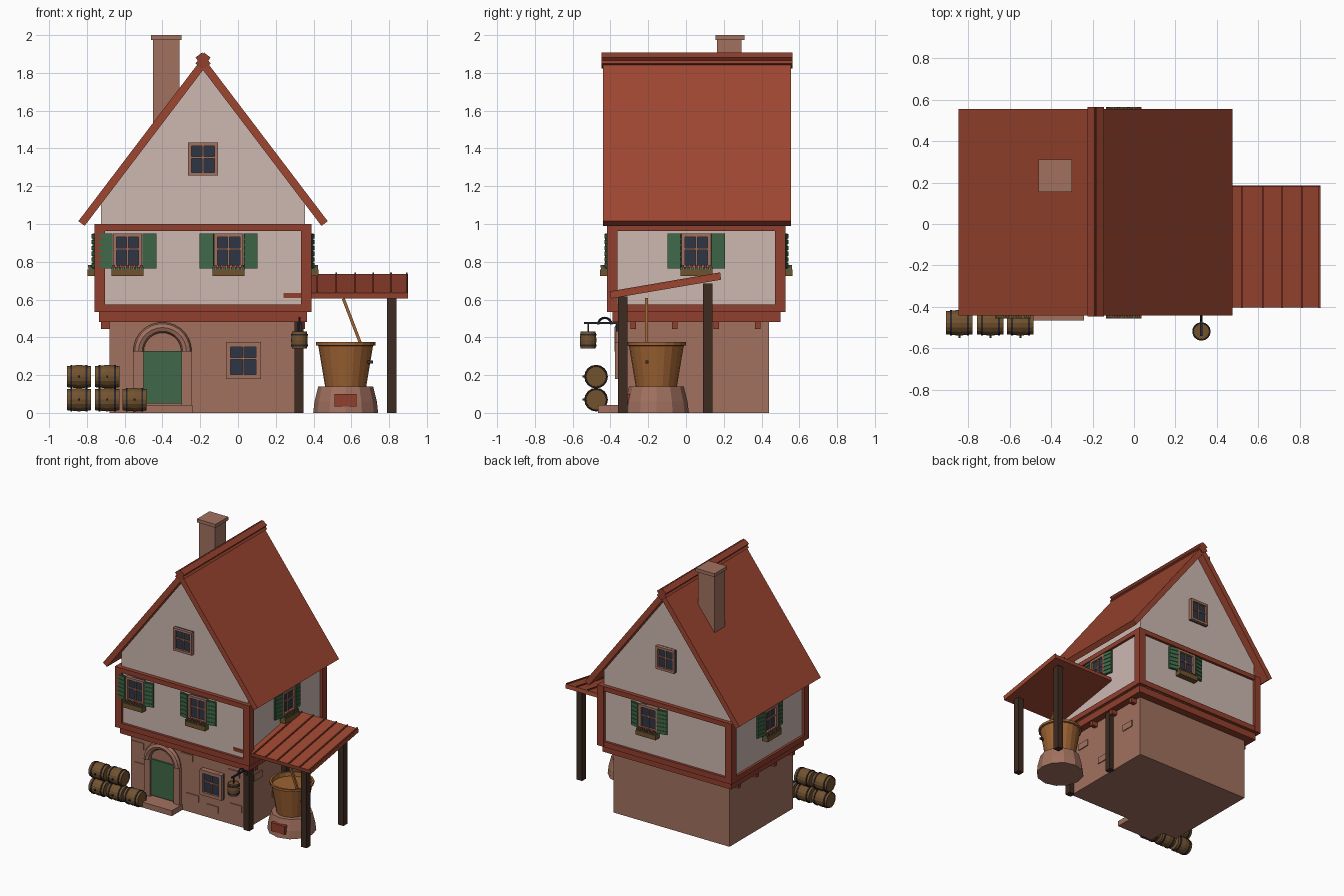
import bpy, bmesh
from math import pi, cos, sin
from mathutils import Matrix, Vector

if "Cube" in bpy.data.objects:
    bpy.data.objects.remove(bpy.data.objects["Cube"], do_unlink=True)

T = lambda x, y, z: Matrix.Translation((x, y, z))
R = lambda a, axis: Matrix.Rotation(a, 4, axis)
I = Matrix.Identity(4)


def material(name, r, g, b):
    m = bpy.data.materials.new(name)
    m.use_nodes = True
    m.diffuse_color = (r, g, b, 1)
    m.node_tree.nodes["Principled BSDF"].inputs["Base Color"].default_value = (r, g, b, 1)
    return m


PLASTER = material("plaster", .61, .48, .44)
BEAM = material("red beam", .28, .05, .026)
TILE = material("roof red", .34, .062, .03)
BRICK = material("brick", .36, .165, .115)
COPPER = material("tub wood", .34, .125, .034)
GREEN = material("painted green", .05, .14, .065)
DARK = material("dark timber", .048, .024, .015)
OAK = material("oak", .17, .085, .028)
IRON = material("iron", .022, .022, .032)
GLASS = material("glass", .028, .036, .06)


def finish(name, mat, bm, M=I):
    bmesh.ops.recalc_face_normals(bm, faces=bm.faces)
    me = bpy.data.meshes.new(name)
    bm.to_mesh(me)
    bm.free()
    me.materials.append(mat)
    ob = bpy.data.objects.new(name, me)
    ob.matrix_world = M
    bpy.context.scene.collection.objects.link(ob)
    return ob


def boxes(name, mat, items, M=I):
    """Boxes given as (centre, size), joined in one object."""
    bm = bmesh.new()
    for c, s in items:
        bmesh.ops.create_cube(bm, size=1, matrix=T(*c) @ Matrix.Diagonal((*s, 1)))
    return finish(name, mat, bm, M)


def span(x0, x1, y0, y1, z0, z1):
    return ((x0 + x1) / 2, (y0 + y1) / 2, (z0 + z1) / 2), (x1 - x0, y1 - y0, z1 - z0)


def prism(name, mat, pts, y0, y1, M=I):
    bm = bmesh.new()
    f = bm.faces.new([bm.verts.new((x, y0, z)) for x, z in pts])
    ext = bmesh.ops.extrude_face_region(bm, geom=[f])["geom"]
    bmesh.ops.translate(bm, vec=(0, y1 - y0, 0),
                        verts=[v for v in ext if isinstance(v, bmesh.types.BMVert)])
    bm.faces.ensure_lookup_table()
    if not f.is_valid or len(bm.faces) < len(pts) + 2:
        bm.faces.new([v for v in bm.verts][:len(pts)])
    return finish(name, mat, bm, M)


def lathe(name, mat, profile, M=I, steps=16, angle=2 * pi, closed=False):
    bm = bmesh.new()
    vs = [bm.verts.new((r, 0, z)) for r, z in profile]
    es = [bm.edges.new(p) for p in zip(vs, vs[1:])]
    if closed:
        es.append(bm.edges.new((vs[-1], vs[0])))
    bmesh.ops.spin(bm, geom=vs + es, cent=(0, 0, 0), axis=(0, 0, 1), angle=angle, steps=steps)
    bmesh.ops.remove_doubles(bm, verts=bm.verts, dist=1e-5)
    return finish(name, mat, bm, M)


def half_ring(name, mat, radius, tube, M):
    circle = [(radius + tube * cos(k * pi / 4), tube * sin(k * pi / 4)) for k in range(8)]
    lathe(name, mat, circle, M @ R(pi / 2, 'X'), 14, pi, True)


def hoop(name, r, z, t, M):
    lathe(name, IRON, [(r - .01, z - t), (r, z - t), (r, z + t), (r - .01, z + t)], M, 16, 2 * pi, True)


def barrel(name, M, r, h):
    lathe(name, OAK, [(0, -h * .46), (r * .85, -h * .46), (r * .87, -h / 2), (r * .9, -h / 2),
                      (r, 0), (r * .9, h / 2), (r * .87, h / 2), (r * .85, h * .46), (0, h * .46)], M)
    for k in (-.32, .32):
        hoop(name + "_hoop", r * 1.01, k * h, .005, M)


def window(name, M, w, h, shutters=False, t=.018):
    """Local -y points out of the wall, origin at the window centre."""
    boxes(name + "_glass", GLASS, [((0, -.006, 0), (w, .016, h))], M)
    frame = [((s * (w - t) / 2, -.01, 0), (t, .04, h)) for s in (-1, 1)]
    frame += [((0, -.01, s * (h - t) / 2), (w, .04, t)) for s in (-1, 1)]
    frame += [((0, -.01, 0), (.01, .025, h)), ((0, -.01, .01), (w, .025, .01))]
    boxes(name + "_frame", BRICK, frame, M)
    if not shutters:
        return
    for s in (-1, 1):
        S = M @ T(s * (w / 2 + .038), -.018, 0) @ R(s * .2, 'Z')
        slats = [((0, 0, 0), (.074, .01, h))]
        slats += [((0, -.004, h * (k - 2.5) / 6), (.07, .012, h / 6 - .008)) for k in range(6)]
        boxes(name + "_shutter", GREEN, slats, S)
    # planter with leaves and blossoms
    z = -h / 2 - .024
    boxes(name + "_planter", OAK, [((0, -.034, z), (.17, .046, .036))], M)
    boxes(name + "_leaves", GREEN, [((.02 * k, -.035, z + .022), (.012, .035, .016)) for k in range(-4, 5)], M)
    boxes(name + "_blossoms", BEAM, [((.024 * k, -.035 - .012 * (k % 2), z + .034), (.014, .014, .014))
                                     for k in range(-3, 4)], M)


# House body, in a frame centred on the ridge
H = T(-.185, .055, 0)
boxes("stone_ground_floor", BRICK, [span(-.495, .495, -.39, .385, 0, .5)], H)
boxes("floor_sill", BEAM, [span(-.55, .55, -.445, .445, .48, .535)], H)
boxes("joist_ends", BEAM, [((0, y, .463), (1.08, .03, .036)) for y in (-.335, -.115, .105, .325)], H)
boxes("upper_floor_plaster", PLASTER, [span(-.555, .555, -.4525, .4525, .533, .998)], H)
X, Y, P = .575, .4725, .056
timber = [((a * (X - P / 2), b * (Y - P / 2), .7675), (P, P, .465)) for a in (-1, 1) for b in (-1, 1)]
for z, t in ((.554, .042), (.982, .036)):
    timber += [((0, s * (Y - P / 2), z), (2 * X - .002, P - .002, t)) for s in (-1, 1)]
    timber += [((s * (X - P / 2), 0, z), (P - .002, 2 * Y - .002, t)) for s in (-1, 1)]
boxes("timber_frame", BEAM, timber, H)
prism("gable_walls", PLASTER, [(-.54, .99), (.54, .99), (.54, 1.11), (0, 1.82), (-.54, 1.11)], -.44, .44, H)

# Roof, ridge and chimney
prism("roof", TILE, [(-.66, 1.015), (-.627, .99), (0, 1.815), (.627, .99), (.66, 1.015), (0, 1.884)],
      -.495, .5, H)
for s in (-1, 1):
    boxes("ridge_beam", BEAM, [((0, 0, 0), (.074, 1.01, .044))], H @ T(0, .003, 1.865) @ R(s * .92, 'Y'))
boxes("chimney", BRICK, [span(-.45, -.31, .165, .295, 1.35, 1.98), span(-.46, -.3, .155, .31, 1.974, 2)])

# Windows
for x in (-.4, .135):
    window("upper_front_window", H @ T(x, -.4525, .858), .155, .185, True)
window("upper_back_window", H @ T(.135, .4525, .858) @ R(pi, 'Z'), .155, .185, True)
window("left_side_window", H @ T(.555, 0, .858) @ R(pi / 2, 'Z'), .155, .185, True)
window("right_side_window", H @ T(-.555, 0, .858) @ R(-pi / 2, 'Z'), .155, .185, True)
window("gable_front_window", H @ T(0, -.44, 1.343), .158, .175)
window("gable_back_window", H @ T(0, .44, 1.343) @ R(pi, 'Z'), .158, .175)
window("ground_window", T(.028, -.345, .277), .185, .195, t=.025)

# Door with arch, jambs and step
D = T(-.4, -.335, 0)
boxes("door", GREEN, [span(-.1, .1, -.012, .02, .05, .328)], D)
boxes("door_jambs", BRICK, [span(-.153, -.1, -.025, .02, .04, .325), span(.1, .153, -.025, .02, .04, .325)], D)
half_ring("door_arch", BRICK, .127, .028, D @ T(0, -.015, .325))
boxes("door_step", BRICK, [span(-.155, .16, -.13, .02, 0, .042)], D)

# Raised stones on the ground floor
stones = [(-.62, .40), (-.6, .24), (-.2, .42), (-.15, .12), (.2, .4), (.22, .14), (.02, .08)]
boxes("raised_stones", BRICK, [((x, -.336, z), (.1, .012, .05)) for x, z in stones])
boxes("raised_side_stones", BRICK, [((.311, y, z), (.012, .1, .05)) for y, z in ((-.2, .36), (.02, .15), (.3, .3))])

# Lean-to shelter
boxes("shelter_posts", DARK, [span(x, x + .048, y, y + .05, 0, z) for x in (.3, .79)
                              for y, z in ((-.36, .615), (.09, .685))])
L = T(.57, -.108, .67) @ R(.17, 'X')
boxes("shelter_roof", TILE, [((0, 0, 0), (.66, .592, .03))], L)
boxes("shelter_battens", BEAM, [((x, 0, .017), (.008, .594, .014))
                                for x in (-.15, -.05, .05, .145, .24, .324)], L)

# Brewing tub on its stone hearth
B = T(.57, -.157, 0)
lathe("hearth", BRICK, [(0, 0), (.172, 0), (.165, .06), (.145, .14), (0, .14)], B, 12)
boxes("hearth_hatch", BEAM, [span(-.06, .058, -.171, -.1, .035, .1)], B)
lathe("tub", COPPER, [(0, .135), (.108, .135), (.145, .355), (.157, .358), (.157, .375),
                      (.142, .375), (.138, .345), (0, .345)], B, 20)
boxes("tub_plug", DARK, [((.13, -.05, .27), (.03, .015, .015))], B)
stick = Vector((-.115, 0, .3))
boxes("stirring_stick", COPPER, [((0, 0, 0), (.016, .016, stick.length))],
      T(.615, -.21, .455) @ stick.to_track_quat('Z', 'Y').to_matrix().to_4x4())

# Hanging keg sign on an iron arm
barrel("hanging_keg", T(.325, -.518, .385), .044, .09)
boxes("sign_arm", IRON, [span(.319, .331, -.54, -.35, .47, .482), span(.321, .329, -.522, -.514, .42, .475),
                         span(.315, .335, -.37, -.355, .43, .505)])
half_ring("sign_scroll", IRON, .035, .006, T(.325, -.43, .468) @ R(pi / 2, 'Z'))

# Stacked barrels
for x, z in ((-.842, .07), (-.692, .07), (-.548, .07), (-.842, .192), (-.692, .192)):
    barrel("barrel", T(x, -.476, z) @ R(pi / 2, 'Y'), .062, .128)
    boxes("barrel_tap", IRON, [((x, -.54, z), (.01, .018, .01))])
